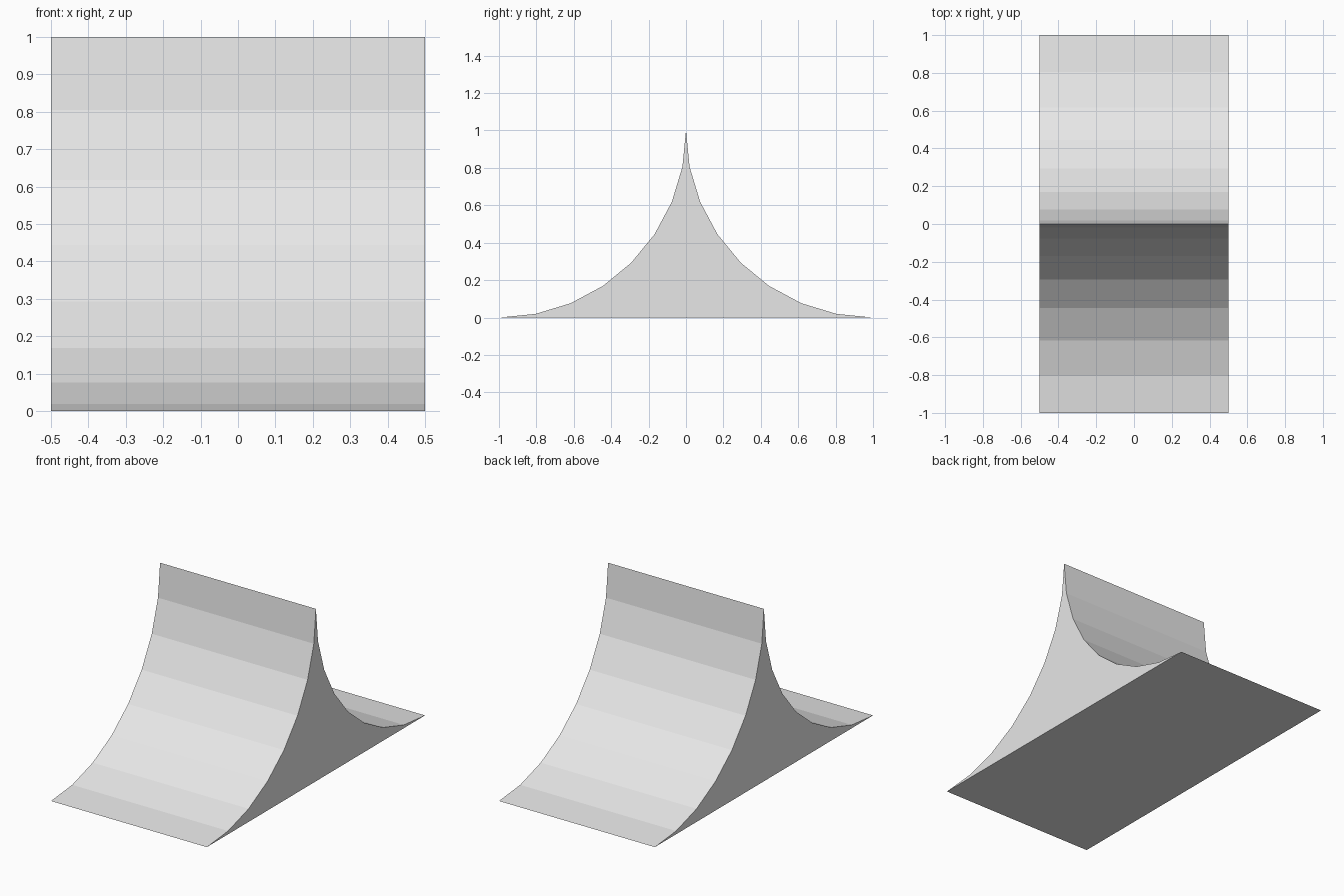
import bpy, bmesh, math

if "Cube" in bpy.data.objects:
    bpy.data.objects.remove(bpy.data.objects["Cube"])

WIDTH = 1.0
SEGMENTS = 8  # facets per concave quarter arc

grey = bpy.data.materials.new("light grey")
grey.diffuse_color = (0.8, 0.8, 0.8, 1.0)
grey.use_nodes = True
grey.node_tree.nodes["Principled BSDF"].inputs["Base Color"].default_value = grey.diffuse_color

# Half profile: quarter circle of radius 1 from the base edge up to the ridge
arc = []
for i in range(SEGMENTS + 1):
    a = math.pi / 2 * i / SEGMENTS
    arc.append((1 - math.sin(a), 1 - math.cos(a)))
# Full profile: back half up to the ridge, then mirrored down the front
profile = arc + [(-y, z) for y, z in reversed(arc[:-1])]

# Double concave ramp: profile extruded across the width
bm = bmesh.new()
side = bm.faces.new([bm.verts.new((-WIDTH / 2, y, z)) for y, z in profile])
new = bmesh.ops.extrude_face_region(bm, geom=[side], use_keep_orig=True)["geom"]
bmesh.ops.translate(bm, vec=(WIDTH, 0, 0),
                    verts=[v for v in new if isinstance(v, bmesh.types.BMVert)])
bmesh.ops.recalc_face_normals(bm, faces=bm.faces)

mesh = bpy.data.meshes.new("curved_ramp")
bm.to_mesh(mesh)
bm.free()
mesh.materials.append(grey)
ramp = bpy.data.objects.new("curved_ramp", mesh)
bpy.context.collection.objects.link(ramp)
